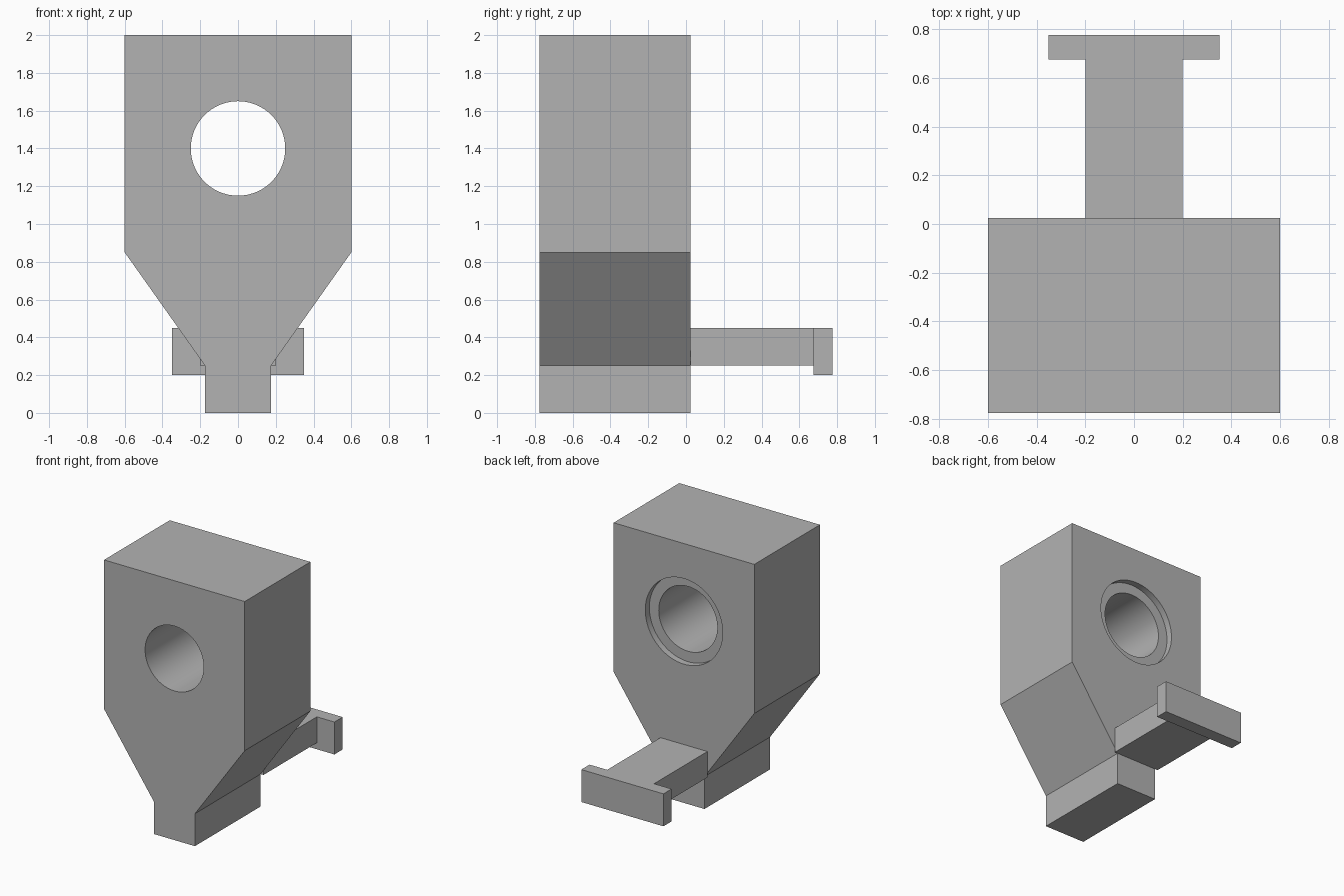
import bpy
import bmesh
import math
from mathutils import Matrix

cube = bpy.data.objects.get("Cube")
if cube:
    bpy.data.objects.remove(cube, do_unlink=True)

grey = bpy.data.materials.new("plain grey")
grey.use_nodes = True
colour = (0.45, 0.45, 0.45, 1)
grey.diffuse_color = colour
grey.node_tree.nodes["Principled BSDF"].inputs["Base Color"].default_value = colour

FRONT, BACK, END = -0.775, 0.025, 0.775
HOLE_Z = 1.4


def add_object(name, bm):
    bmesh.ops.recalc_face_normals(bm, faces=bm.faces)
    mesh = bpy.data.meshes.new(name)
    bm.to_mesh(mesh)
    bm.free()
    mesh.materials.append(grey)
    obj = bpy.data.objects.new(name, mesh)
    bpy.context.collection.objects.link(obj)
    return obj


def extruded(name, half_profile, y0, y1):
    """Mirror a half outline (x, z) across x = 0 and extrude it along y."""
    outline = half_profile + [(-x, z) for x, z in reversed(half_profile)]
    bm = bmesh.new()
    face = bm.faces.new([bm.verts.new((x, y0, z)) for x, z in outline])
    new = bmesh.ops.extrude_face_region(bm, geom=[face])["geom"]
    moved = [v for v in new if isinstance(v, bmesh.types.BMVert)]
    bmesh.ops.translate(bm, verts=moved, vec=(0, y1 - y0, 0))
    return add_object(name, bm)


def bore(target, radius, y0, y1):
    """Cut a round hole along y and discard the cutter."""
    bm = bmesh.new()
    place = Matrix.Translation((0, (y0 + y1) / 2, HOLE_Z)) @ Matrix.Rotation(math.pi / 2, 4, "X")
    bmesh.ops.create_cone(bm, cap_ends=True, segments=96, radius1=radius,
                          radius2=radius, depth=y1 - y0, matrix=place)
    cutter = add_object("bore_cutter", bm)
    cutter.hide_render = True
    mod = target.modifiers.new("bore", "BOOLEAN")
    mod.operation = "DIFFERENCE"
    mod.solver = "EXACT"
    mod.object = cutter
    bpy.context.view_layer.objects.active = target
    bpy.ops.object.modifier_apply(modifier=mod.name)
    bpy.data.objects.remove(cutter, do_unlink=True)


# Tapered body with a narrow foot
body = extruded("tapered_body",
                [(0.175, 0), (0.175, 0.25), (0.6, 0.85), (0.6, 2)], FRONT, BACK)

# Through hole and shallow counterbore at the back
bore(body, 0.25, FRONT - 0.1, BACK + 0.1)
bore(body, 0.33, BACK - 0.05, BACK + 0.1)

# Rear arm and its end plate
extruded("rear_arm", [(0.2, 0.25), (0.2, 0.45)], BACK, END - 0.1)
extruded("end_plate", [(0.35, 0.2), (0.35, 0.45)], END - 0.1, END)

# Smooth bore walls, sharp edges elsewhere
bpy.ops.object.select_all(action="DESELECT")
body.select_set(True)
bpy.context.view_layer.objects.active = body
bpy.ops.object.shade_smooth_by_angle(angle=math.radians(30))
